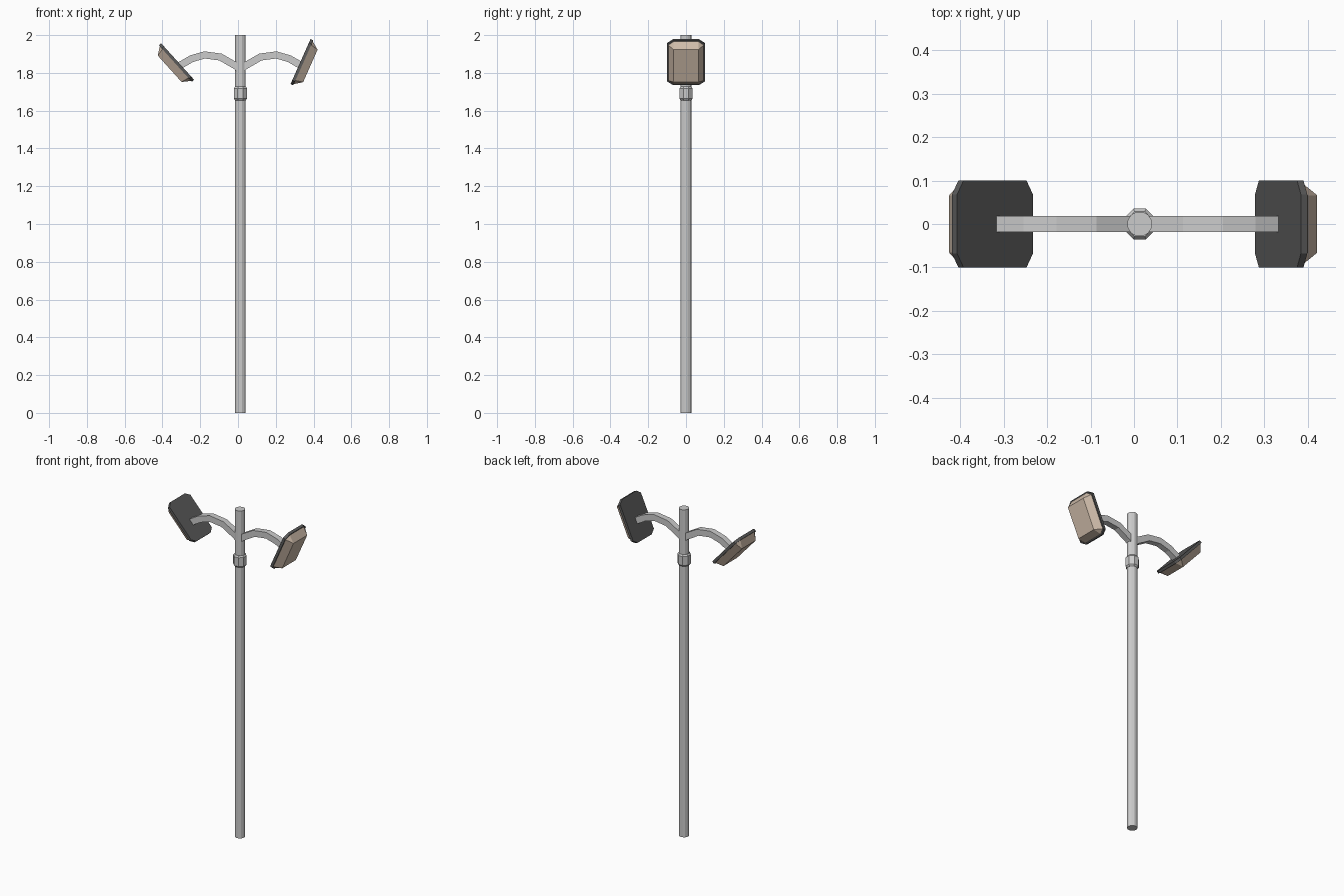
import bpy, bmesh, math
from mathutils import Vector, Matrix

if "Cube" in bpy.data.objects:
    bpy.data.objects.remove(bpy.data.objects["Cube"])

CX = 0.013  # pole axis


def material(name, rgb):
    m = bpy.data.materials.new(name)
    m.diffuse_color = (*rgb, 1)
    m.use_nodes = True
    m.node_tree.nodes["Principled BSDF"].inputs["Base Color"].default_value = m.diffuse_color
    return m


tan = material("tan_glass", (0.62, 0.50, 0.40))
dark = material("dark_metal", (0.10, 0.10, 0.10))


def loft(name, rings, mat=None):
    """Skin a list of equal-length point rings and cap both ends."""
    bm = bmesh.new()
    vs = [[bm.verts.new(p) for p in r] for r in rings]
    n = len(rings[0])
    for a, b in zip(vs, vs[1:]):
        for i in range(n):
            j = (i + 1) % n
            bm.faces.new((a[i], a[j], b[j], b[i]))
    bm.faces.new(vs[0][::-1])
    bm.faces.new(vs[-1])
    bmesh.ops.remove_doubles(bm, verts=bm.verts, dist=1e-5)
    bmesh.ops.recalc_face_normals(bm, faces=bm.faces)
    me = bpy.data.meshes.new(name)
    bm.to_mesh(me)
    bm.free()
    ob = bpy.data.objects.new(name, me)
    bpy.context.collection.objects.link(ob)
    if mat:
        me.materials.append(mat)
    return ob


def circle(r, z, n):
    step = 2 * math.pi / n
    return [(CX + r * math.cos((i + .5) * step), r * math.sin((i + .5) * step), z) for i in range(n)]


def octagon(hx, hy, cx, cy, z):
    """Rectangle with cut corners; zero cuts give a plain rectangle."""
    q = [(hx, hy - cy), (hx - cx, hy)]
    pts = q + [(-x, y) for x, y in q[::-1]]
    pts += [(-x, -y) for x, y in pts]
    return [(x, y, z) for x, y in pts]


# Pole and collar
loft("pole", [circle(0.029, 0, 12), circle(0.029, 2, 12)])
loft("collar", [circle(0.031, 1.655, 8), circle(0.038, 1.664, 8),
                circle(0.038, 1.718, 8), circle(0.031, 1.727, 8)])

# Curved arms with a square section
path = [(0.0, 1.818), (0.026, 1.838), (0.106, 1.884), (0.19, 1.895),
        (0.259, 1.875), (0.328, 1.835)]
for side, label in ((-1, "left"), (1, "right")):
    rings = []
    for i, (x, z) in enumerate(path):
        a, b = path[max(i - 1, 0)], path[min(i + 1, len(path) - 1)]
        t = Vector((b[0] - a[0], b[1] - a[1])).normalized()
        ring = []
        for u, v in ((-1, -1), (1, -1), (1, 1), (-1, 1)):
            ring.append((CX + side * (x - t.y * v * 0.019), u * 0.018, z + t.x * v * 0.019))
        rings.append(ring)
    loft(label + "_arm", rings)

# Tilted lamp heads: dark back plate and tapered light housing
for label, pos, along in (("left", (-0.3195, 0, 1.860), (-0.67, 0, 0.742)),
                          ("right", (0.331, 0, 1.860), (0.406, 0, 0.914))):
    ax = Vector(along).normalized()
    out = Vector((ax.z, 0, -ax.x)) if ax.x > 0 else Vector((-ax.z, 0, ax.x))
    ay = out.cross(ax)
    frame = Matrix((ax, ay, out)).transposed().to_4x4()
    frame.translation = pos
    plate = loft(label + "_lamp_plate", [octagon(0.13, 0.1, 0.022, 0.032, 0),
                                         octagon(0.13, 0.1, 0.022, 0.032, 0.016)], dark)
    body = loft(label + "_lamp_housing", [octagon(0.125, 0.095, 0.022, 0.030, 0.014),
                                          octagon(0.094, 0.066, 0, 0, 0.057)], tan)
    plate.matrix_world = frame
    body.matrix_world = frame
